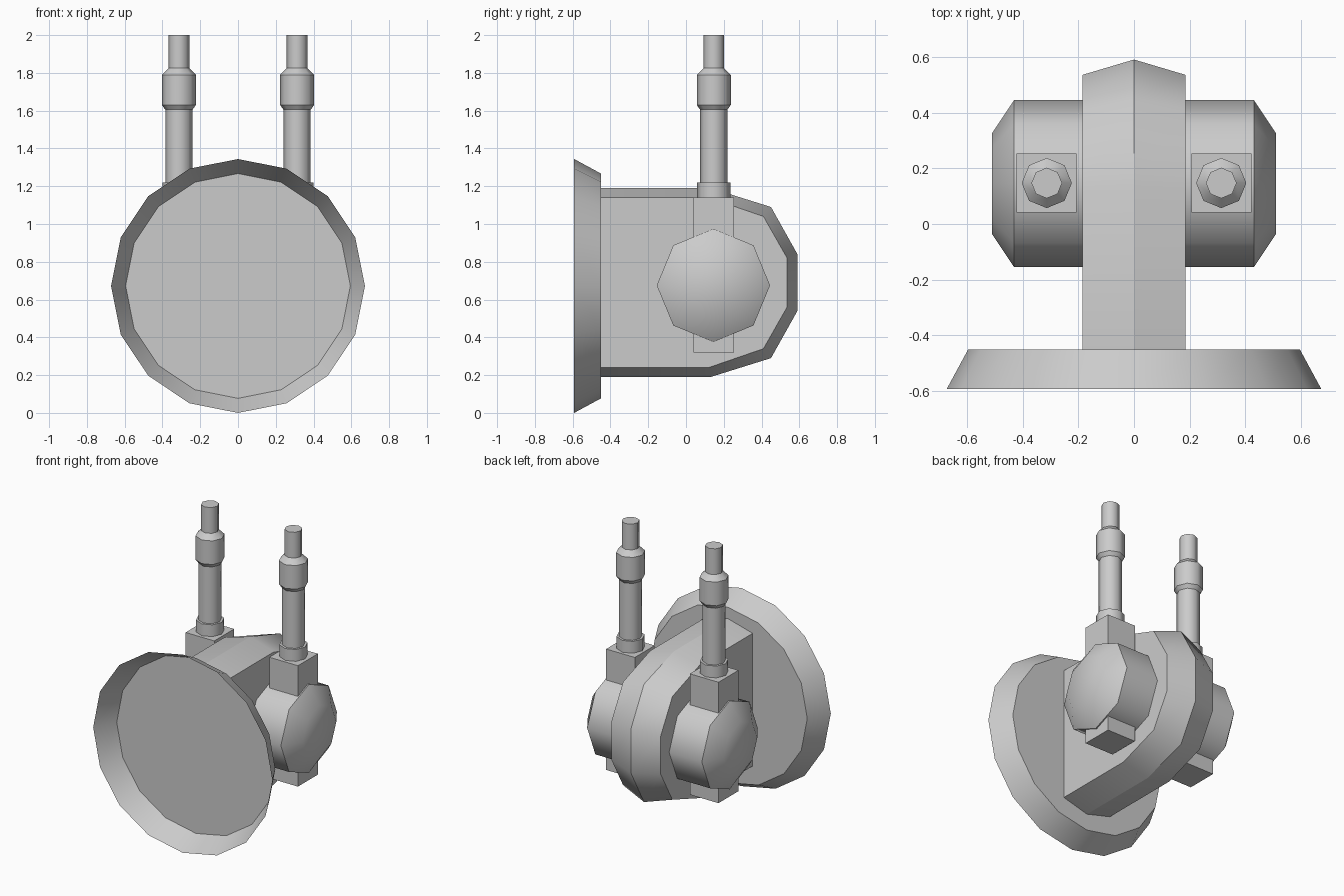
import bpy, bmesh
from math import cos, sin, tau, pi
from mathutils import Matrix

if "Cube" in bpy.data.objects:
    bpy.data.objects.remove(bpy.data.objects["Cube"])


def finish(name, bm, recalc=True):
    if recalc:
        bmesh.ops.recalc_face_normals(bm, faces=bm.faces)
    me = bpy.data.meshes.new(name)
    bm.to_mesh(me)
    bm.free()
    ob = bpy.data.objects.new(name, me)
    bpy.context.collection.objects.link(ob)
    return ob


def loft(bm, rings, sharp):
    """Join vertex rings with smooth quads; rings listed in sharp get hard edges."""
    n = len(rings[0])
    for a, b in zip(rings, rings[1:]):
        for i in range(n):
            j = (i + 1) % n
            bm.faces.new((a[i], a[j], b[j], b[i])).smooth = True
    for k in sharp:
        for i in range(n):
            e = bm.edges.get((rings[k][i], rings[k][(i + 1) % n]))
            if e:
                e.smooth = False


def lathe(name, profile, sides, matrix, caps=(True, True), soft=()):
    """Turn (radius, height) points around local z, then place with matrix."""
    bm = bmesh.new()
    rings = [[bm.verts.new((r * cos(tau * i / sides), r * sin(tau * i / sides), h))
              for i in range(sides)] for r, h in profile]
    loft(bm, rings, [k for k in range(len(rings)) if k not in soft])
    for ring, cap in ((rings[0], caps[0]), (rings[-1], caps[1])):
        if cap:
            bm.faces.new(ring).smooth = True
    bmesh.ops.transform(bm, matrix=matrix, verts=bm.verts)
    return finish(name, bm)


# Open front dish: flared rim with a flat back plate
lathe("front_dish", [(0.595, -0.45), (0.672, -0.592)], 16,
      Matrix.Translation((0, 0, 0.672)) @ Matrix.Rotation(pi / 2, 4, 'X')
      @ Matrix.Diagonal((1, 1, -1, 1)) @ Matrix.Diagonal((1, 1, -1, 1)).inverted()
      @ Matrix.Translation((0, 0, 0)) @ Matrix.Diagonal((1, 1, -1, 1)),
      caps=(True, False))

# Central body: rounded side profile with a raised ridge down the middle
ridge = [(-0.45, 0.5), (0.13, 0.5), (0.45, 0.40), (0.59, 0.15)]
edge = [(-0.45, 0.45), (0.12, 0.45), (0.41, 0.35), (0.535, 0.13)]
bm = bmesh.new()
rings = []
for x, half in ((-0.185, edge), (0, ridge), (0.185, edge)):
    loop = half + [(y, -z) for y, z in reversed(half)]
    rings.append([bm.verts.new((x, y, 0.69 + z)) for y, z in loop])
loft(bm, rings, (0, 1, 2))
bm.faces.new(rings[0])
bm.faces.new(rings[2])
for e in bm.edges:  # hard edges around the end against the dish
    if all(v.co.y < -0.44 for v in e.verts):
        e.smooth = False
finish("central_body", bm)

for side, s in (("right", 1), ("left", -1)):
    # Side drum with tapered outer end
    lathe(side + "_drum", [(0.30, 0.17), (0.30, 0.43), (0.18, 0.51)], 8,
          Matrix.Translation((0, 0.145, 0.675)) @ Matrix.Rotation(s * pi / 2, 4, 'Y'),
          soft=(2,))

    # Square post passing through the drum
    bm = bmesh.new()
    bmesh.ops.create_cube(bm, size=1, matrix=Matrix.Translation((s * 0.314, 0.147, 0.73))
                          @ Matrix.Diagonal((0.215, 0.213, 0.82, 1)))
    finish(side + "_post", bm)

    # Upright rod: foot collar, shaft, upper sleeve and tip
    place = Matrix.Translation((s * 0.313, 0.147, 0))
    lathe(side + "_rod_foot", [(0.088, 1.13), (0.088, 1.22)], 8, place)
    lathe(side + "_rod", [(0.072, 1.2), (0.072, 1.605), (0.09, 1.63), (0.09, 1.79),
                          (0.055, 1.825), (0.055, 2.0)], 8, place)
